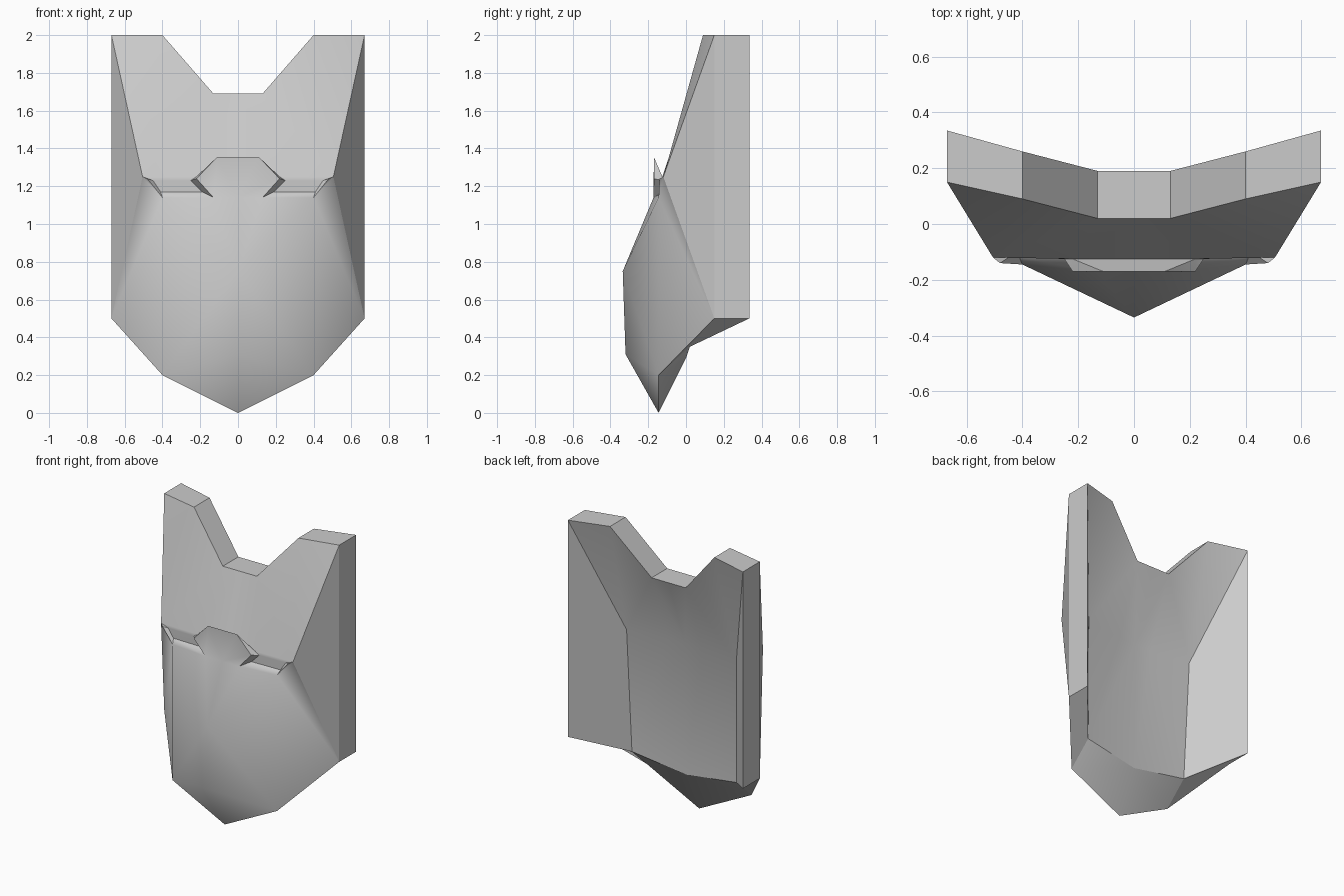
import bpy, bmesh

if "Cube" in bpy.data.objects:
    bpy.data.objects.remove(bpy.data.objects["Cube"])

# Named corner points of one half of the mask, grouped by part
brow = dict(C0=(0, .02, 1.69), C=(.13, .02, 1.69), B=(.40, .09, 2),
            D=(.505, -.12, 1.25), D1=(.22, -.125, 1.25), D0=(0, -.125, 1.25))
nose = dict(S0=(0, -.17, 1.355), S=(.11, -.17, 1.355), N=(.22, -.17, 1.24),
            I=(.13, -.172, 1.14), I0=(0, -.172, 1.14),
            T=(0, -.335, .75), U=(0, -.32, .31), K=(0, -.145, 0))
eye = dict(E=(.40, -.145, 1.14), F=(.48, -.14, 1.24),
           a=(.25, -.125, 1.23), b=(.19, -.125, 1.17),
           c=(.41, -.12, 1.17), d=(.45, -.12, 1.23))
side = dict(A=(.67, .15, 2), G=(.67, .15, .5), H=(.40, -.145, .2))
back = dict(A2=(.67, .335, 2), B2=(.40, .26, 2), C2=(.13, .19, 1.69),
            C20=(0, .19, 1.69), M=(.42, .05, 1.2), M1=(.13, .01, 1.2),
            M0=(0, .01, 1.2), L=(.40, .02, .35), L0=(0, 0, .29),
            G2=(.67, .335, .5))
pts = {**brow, **nose, **eye, **side, **back}

# Faces of each part, by point name
faces = [
    # brow panel
    "C0 C D1 D0", "C B D", "C D D1",
    # raised nose bridge and the groove behind it
    "S0 S N I I0", "S N D1", "S0 S D1 D0",
    # eye slot
    "N I b a", "I E c b", "E F d c", "a b c d", "N a D1", "D1 a d D", "F D d",
    # nose, cheek and chin
    "I0 I T", "I E T", "T E H U", "U H K",
    # temple and side
    "B A D", "D A G", "D F E", "D E G", "E H G",
    # top, outer and bottom rims
    "A A2 B2 B", "B B2 C2 C", "C C2 C20 C0", "A G G2 A2", "G H L G2", "H K L0 L",
    # hollow back
    "B2 A2 M", "A2 G2 M", "M G2 L", "B2 M C2", "C2 M M1", "C2 M1 M0 C20",
    "M L L0 M0 M1",
]

bm = bmesh.new()
for sign in (1, -1):
    v = {k: bm.verts.new((sign * x, y, z)) for k, (x, y, z) in pts.items()}
    for f in faces:
        bm.faces.new([v[n] for n in f.split()])
bmesh.ops.remove_doubles(bm, verts=bm.verts, dist=1e-5)
bmesh.ops.recalc_face_normals(bm, faces=bm.faces)

mesh = bpy.data.meshes.new("mask")
bm.to_mesh(mesh)
bm.free()
mask = bpy.data.objects.new("mask", mesh)
bpy.context.collection.objects.link(mask)

# Smooth the gentle bends, keep the hard edges
bpy.context.view_layer.objects.active = mask
mask.select_set(True)
bpy.ops.object.shade_smooth_by_angle(angle=0.52)
